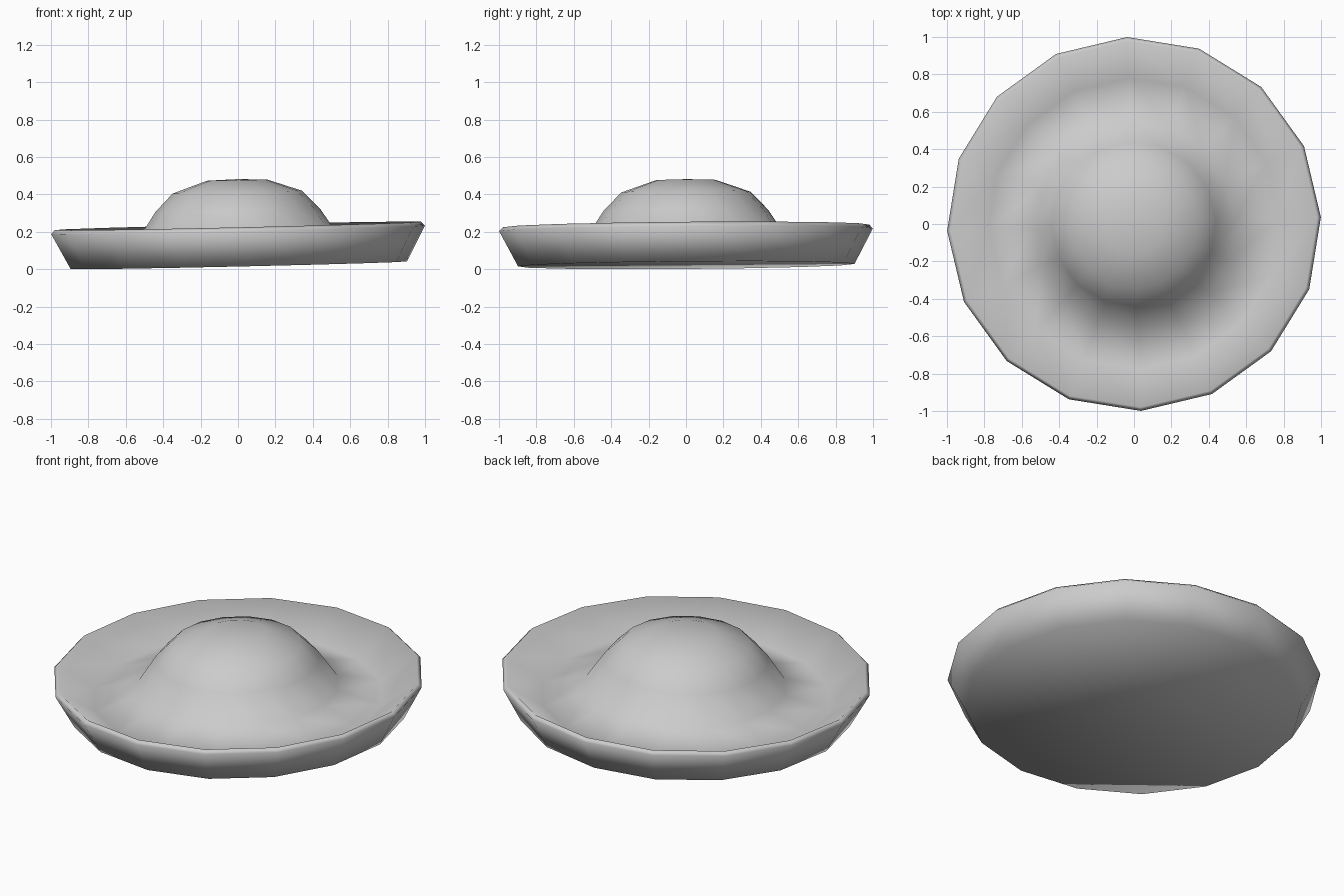
import bpy, bmesh, math
from mathutils import Matrix

cube = bpy.data.objects.get("Cube")
if cube:
    bpy.data.objects.remove(cube, do_unlink=True)

SIDES = 16
TURN = math.radians(2.1)
# Half profile (radius, height) from dome crown to the base edge
PROFILE = [(0.16, 0.478), (0.345, 0.414), (0.44, 0.317), (0.54, 0.165),
           (0.78, 0.1), (0.98, 0.233), (1.0, 0.212), (0.9, 0.023)]

grey = bpy.data.materials.new("plain grey")
grey.use_nodes = True
colour = (0.6, 0.6, 0.6, 1)
grey.diffuse_color = colour
grey.node_tree.nodes["Principled BSDF"].inputs["Base Color"].default_value = colour


def ring(bm, radius, height):
    angles = [TURN + math.tau * i / SIDES for i in range(SIDES)]
    return [bm.verts.new((radius * math.cos(a), radius * math.sin(a), height))
            for a in angles]


# Saucer: dome, dished brim and sloping wall in one lathed surface
bm = bmesh.new()
rings = [ring(bm, r, z) for r, z in PROFILE]
for upper, lower in zip(rings, rings[1:]):
    for i in range(SIDES):
        j = (i + 1) % SIDES
        bm.faces.new((upper[i], lower[i], lower[j], upper[j]))

# Crown fan and flat base
crown = bm.verts.new((0, 0, 0.483))
for i in range(SIDES):
    bm.faces.new((crown, rings[0][i], rings[0][(i + 1) % SIDES]))
bm.faces.new(list(reversed(rings[-1])))

# Slight lean, as it rests on one edge
lean = Matrix.Rotation(-0.0225, 4, 'Y') @ Matrix.Rotation(0.008, 4, 'X')
bmesh.ops.transform(bm, matrix=lean, verts=bm.verts)
low = min(v.co.z for v in bm.verts)
mid = [(min(v.co[k] for v in bm.verts) + max(v.co[k] for v in bm.verts)) / 2
       for k in (0, 1)]
bmesh.ops.translate(bm, vec=(-mid[0], -mid[1], -low), verts=bm.verts)
bmesh.ops.recalc_face_normals(bm, faces=bm.faces)
for face in bm.faces:
    face.smooth = True

mesh = bpy.data.meshes.new("domed_saucer")
bm.to_mesh(mesh)
bm.free()
mesh.materials.append(grey)
bpy.context.collection.objects.link(bpy.data.objects.new("domed_saucer", mesh))
